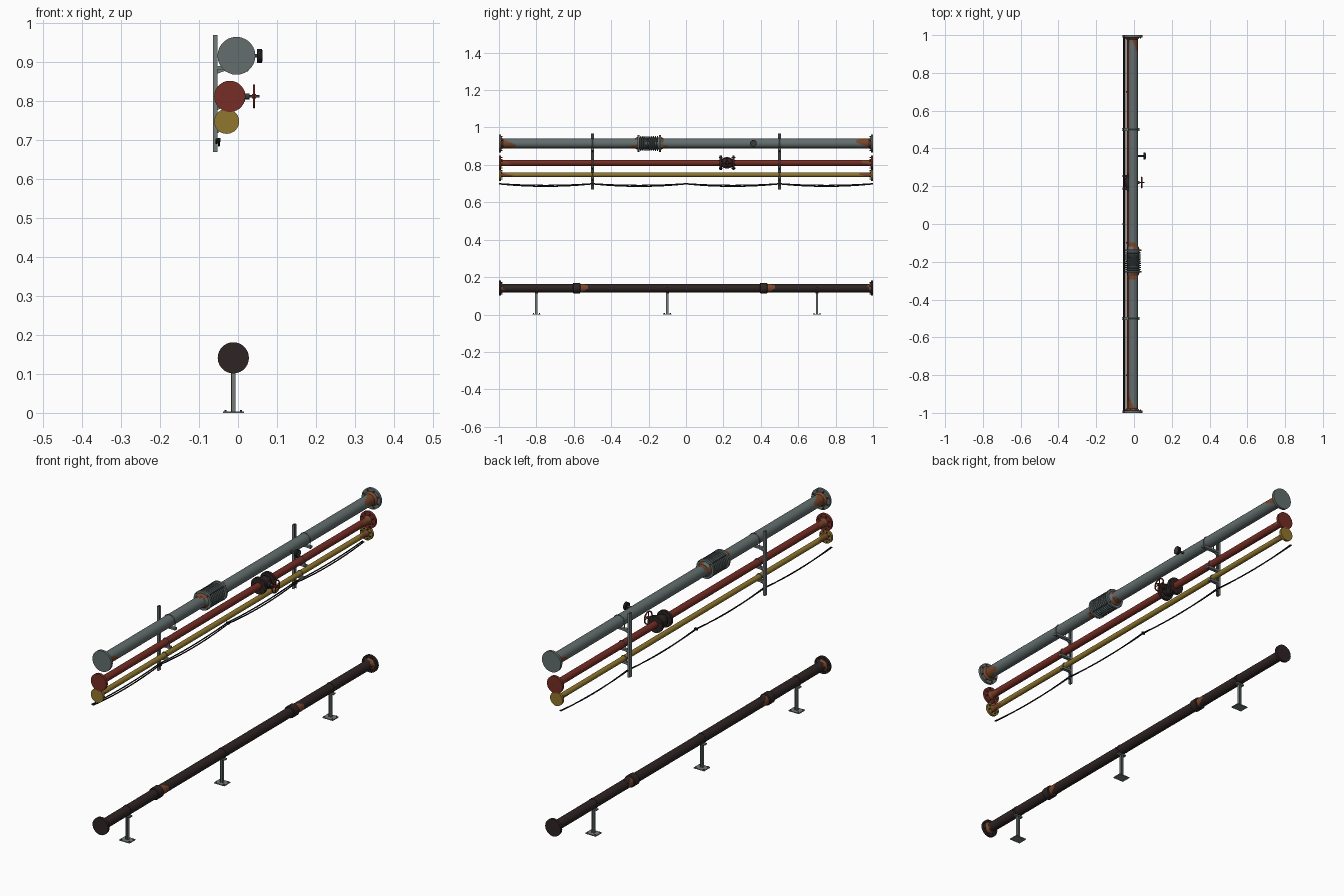
import bpy, bmesh, math
from mathutils import Vector

if "Cube" in bpy.data.objects:
    bpy.data.objects.remove(bpy.data.objects["Cube"])

def material(name, r, g, b):
    m = bpy.data.materials.new(name)
    m.diffuse_color = (r, g, b, 1)
    m.use_nodes = True
    m.node_tree.nodes["Principled BSDF"].inputs["Base Color"].default_value = m.diffuse_color
    return m

GREY = material("grey paint", .125, .155, .155)
RED = material("red paint", .18, .026, .018)
YELLOW = material("yellow paint", .28, .185, .027)
BROWN = material("dark brown iron", .028, .017, .017)
RUST = material("rust", .19, .062, .024)
STEEL = material("galvanised steel", .17, .2, .195)
BLACK = material("black rubber", .012, .011, .012)
BOLT = material("dark bolt steel", .045, .045, .045)

def finish(bm, name, mats, smooth=True):
    bmesh.ops.recalc_face_normals(bm, faces=bm.faces)
    me = bpy.data.meshes.new(name)
    bm.to_mesh(me)
    bm.free()
    ob = bpy.data.objects.new(name, me)
    bpy.context.collection.objects.link(ob)
    for m in mats:
        me.materials.append(m)
    if smooth:
        bpy.context.view_layer.objects.active = ob
        ob.select_set(True)
        bpy.ops.object.shade_smooth_by_angle(angle=math.radians(35))
        ob.select_set(False)
    return ob

def lathe(name, profile, x, z, mats, rule=None, n=28):
    """Revolve (y, radius) points about a line along y, with closed ends."""
    bm = bmesh.new()
    rings = [[bm.verts.new((x + r * math.cos(2 * math.pi * i / n), y,
                            z + r * math.sin(2 * math.pi * i / n)))
              for i in range(n)] for y, r in profile]
    for a, b in zip(rings, rings[1:]):
        for i in range(n):
            f = bm.faces.new((a[i], a[(i + 1) % n], b[(i + 1) % n], b[i]))
            if rule:
                c = f.calc_center_median()
                f.material_index = rule(c.y, math.atan2(c.z - z, c.x - x))
    bm.faces.new(rings[0])
    bm.faces.new(rings[-1])
    return finish(bm, name, mats)

def box(name, x, y, z, mat):
    bm = bmesh.new()
    bmesh.ops.create_cube(bm, size=1)
    for v in bm.verts:
        v.co = [lo + (hi - lo) * (c + .5) for c, (lo, hi) in zip(v.co, (x, y, z))]
    return finish(bm, name, [mat], False)

def rod(name, a, b, r, mat, n=12):
    a, b = Vector(a), Vector(b)
    bm = bmesh.new()
    bmesh.ops.create_cone(bm, cap_ends=True, segments=n, radius1=r, radius2=r, depth=(b - a).length)
    q = (b - a).to_track_quat('Z', 'Y')
    for v in bm.verts:
        v.co = q @ v.co + (a + b) / 2
    return finish(bm, name, [mat])

def tube(name, pts, r, mat, cyclic=False):
    cu = bpy.data.curves.new(name, 'CURVE')
    cu.dimensions = '3D'
    cu.bevel_depth, cu.bevel_resolution, cu.use_fill_caps = r, 2, True
    sp = cu.splines.new('POLY')
    sp.points.add(len(pts) - 1)
    for p, c in zip(sp.points, pts):
        p.co = (*c, 1)
    sp.use_cyclic_u = cyclic
    ob = bpy.data.objects.new(name, cu)
    bpy.context.collection.objects.link(ob)
    cu.materials.append(mat)
    return ob

def bolts(name, x, z, r, y0, y1, mat, count=8, size=.003):
    for i in range(count):
        a = 2 * math.pi * (i + .5) / count
        p = (x + r * math.cos(a), z + r * math.sin(a))
        rod(name, (p[0], y0, p[1]), (p[0], y1, p[1]), size, mat, 6)

def end_rust(amount):
    # uneven rust creeping in from both ends of a pipe
    def rule(y, a):
        d = .985 - abs(y)
        return int(0 < d < amount * (.55 + .45 * math.sin(2 * a + (2.5 if y < 0 else .6))))
    return rule

def pipe(name, x, z, r, fr, mat, rust):
    fine = [.005 * i for i in range(20)]
    prof = [(-1, fr), (-.988, fr), (-.988, r * 1.3), (-.978, r)]
    prof += [(-.97 + d, r) for d in fine]
    prof += [(-y, q) for y, q in reversed(prof)]
    lathe(name, prof, x, z, [mat, RUST], end_rust(rust))
    for s in (-1, 1):
        bolts(name + "_flange_bolt", x, z, (fr + r * 1.25) / 2, s * .99, s * .982, BOLT)

# The four pipe runs
GX, GZ, RX, RZ, YX, YZ, BX, BZ = -.004, .915, -.021, .811, -.029, .747, -.012, .141
pipe("grey_pipe", GX, GZ, .026, .0485, GREY, .075)
pipe("red_pipe", RX, RZ, .016, .04, RED, .05)
pipe("yellow_pipe", YX, YZ, .012, .032, YELLOW, .06)
pipe("ground_pipe", BX, BZ, .022, .04, BROWN, .012)

# Bellows joint on the grey pipe
prof = [(-.25, .032)]
for i in range(9):
    y = -.246 + i * .0112
    prof += [(y, .032), (y + .002, .04), (y + .006, .04), (y + .008, .032)]
prof.append((-.142, .032))
lathe("bellows", prof, GX, GZ, [GREY, BOLT],
      lambda y, a: 0 if ((y + .246) % .0112) < .0075 and -.247 < y < -.145 else 1)
for y, s in ((-.253, -1), (-.139, 1)):
    lathe("bellows_flange", [(y - .005, .045), (y + .005, .045)], GX, GZ, [GREY])
    lathe("bellows_collar", [(y + s * .005, .034), (y + s * .02, .0275)], GX, GZ,
          [GREY, RUST], lambda yy, a: int(math.sin(3 * a + yy * 9) > -.2))
    lathe("bellows_rust_patch", [(y + s * .02, .0264), (y + s * .03, .0264), (y + s * .04, .0262)],
          GX, GZ, [GREY, RUST], lambda yy, a: int(math.sin(2 * a + 4) > .1))
bolts("bellows_tie_rod", GX, GZ, .042, -.264, -.128, BOLT, 4, .0022)

# Pressure gauge on the grey pipe
GY = .36
rod("gauge_stem", (.015, GY, GZ), (.05, GY, GZ), .005, BOLT)
rod("gauge_case", (.049, GY, GZ), (.061, GY, GZ), .018, BLACK, 24)
rod("gauge_dial", (.06, GY, GZ), (.0625, GY, GZ), .0145, BOLT, 24)

# Gate valve on the red pipe
VY = .22
for y in (VY - .034, VY + .034):
    lathe("valve_flange", [(y - .006, .039), (y + .006, .039)], RX, RZ, [BROWN])
    bolts("valve_flange_bolt", RX, RZ, .031, y - .01, y + .01, BOLT)
lathe("valve_body", [(VY - .03, .02), (VY - .015, .028), (VY + .015, .028), (VY + .03, .02)],
      RX, RZ, [BROWN])
rod("valve_bonnet", (RX, VY, RZ), (.018, VY, RZ), .013, BROWN, 16)
rod("valve_gland", (.014, VY, RZ), (.03, VY, RZ), .008, BOLT)
rod("valve_stem", (.02, VY, RZ), (.055, VY, RZ), .0032, BOLT)
wheel = [(.041, VY + .028 * math.cos(i * math.pi / 14), RZ + .028 * math.sin(i * math.pi / 14))
         for i in range(28)]
tube("handwheel_rim", wheel, .0032, RED, True)
for i in range(0, 28, 7):
    rod("handwheel_spoke", (.041, VY, RZ), wheel[i], .0022, RED, 8)
rod("handwheel_hub", (.036, VY, RZ), (.046, VY, RZ), .006, RED)

# Wall uprights with pipe arms and U-bolts
for y in (-.5, .5):
    zr = (.668, .968)
    box("upright_back", (-.064, -.061), (y - .008, y + .008), zr, STEEL)
    for s in (-1, 1):
        e = sorted((y + s * .008, y + s * .0055))
        box("upright_side", (-.061, -.053), e, zr, STEEL)
    box("upright_slot", (-.061, -.06), (y - .0055, y + .0055), zr, BOLT)
    for x, z, r in ((GX, GZ, .026), (RX, RZ, .016), (YX, YZ, .012)):
        top, tip = z - r, x + r + .008
        box("pipe_arm", (-.054, tip), (y - .008, y + .008), (top - .009, top), STEEL)
        # triangular gusset below the arm
        bm = bmesh.new()
        tri = ((-.054, top - .009), (-.054, top - .02), (-.054 + r * 1.2, top - .009))
        f = bm.faces.new([bm.verts.new((px, y - .003, pz)) for px, pz in tri])
        g = bmesh.ops.extrude_face_region(bm, geom=[f])['geom']
        bmesh.ops.translate(bm, vec=(0, .006, 0), verts=[v for v in g if isinstance(v, bmesh.types.BMVert)])
        finish(bm, "arm_gusset", [STEEL], False)
        R = r + .0015
        arc = [(x + R * math.cos(i * math.pi / 12), y, z + R * math.sin(i * math.pi / 12))
               for i in range(13)]
        tube("u_bolt", [(x + R, y, top - .014)] + arc + [(x - R, y, top - .014)], .0018, STEEL)
        for s in (-1, 1):
            rod("u_bolt_nut", (x + s * R, y, top - .013), (x + s * R, y, top - .009), .0035, BOLT, 6)
    box("cable_hook", (-.056, -.046), (y - .006, y + .006), (.69, .695), BOLT)

# Two cables sagging between their hooks
for k, (x, z, sag) in enumerate(((-.055, .70, .009), (-.049, .698, .013))):
    pts = []
    for i in range(81):
        y = -1 + i / 40
        t = (y + 1) % .5 / .5
        pts.append((x, y, z - sag * 4 * t * (1 - t)))
    tube("cable_%d" % (k + 1), pts, .0028, BLACK)
box("cable_clip", (-.06, -.045), (-.004, .004), (.694, .704), BLACK)

# Couplings with rust on the ground pipe
for y in (-.585, .415):
    lathe("coupling", [(y - .02, .024), (y - .017, .0275), (y + .017, .0275), (y + .02, .024)],
          BX, BZ, [BROWN])
    ys = [y + .02 + .005 * i for i in range(9)]
    lathe("coupling_rust", [(v, .0224) for v in ys], BX, BZ, [BROWN, RUST],
          lambda v, a, y=y: int(v - y < .045 + .02 * math.sin(2 * a + 1)))

# Floor stands for the ground pipe
for y in (-.8, -.1, .7):
    box("stand_base", (BX - .027, BX + .027), (y - .022, y + .022), (0, .004), STEEL)
    for sx in (-1, 1):
        for sy in (-1, 1):
            p = (BX + sx * .02, y + sy * .016)
            rod("anchor_bolt", (*p, .002), (*p, .007), .003, BOLT, 6)
    for s in (-1, 1):
        fx = sorted((BX + s * .006, BX + s * .004))
        box("stand_post_flange", fx, (y - .006, y + .006), (.004, .118), STEEL)
    box("stand_post_web", (BX - .004, BX + .004), (y - .001, y + .001), (.004, .118), STEEL)
    box("stand_saddle", (BX - .02, BX + .02), (y - .008, y + .008), (.113, .119), STEEL)
    lathe("stand_strap", [(y - .004, .0235), (y + .004, .0235)], BX, BZ, [BROWN])
    for s in (-1, 1):
        ex = sorted((BX + s * .022, BX + s * .031))
        box("strap_ear", ex, (y - .004, y + .004), (BZ - .003, BZ + .003), BOLT)
